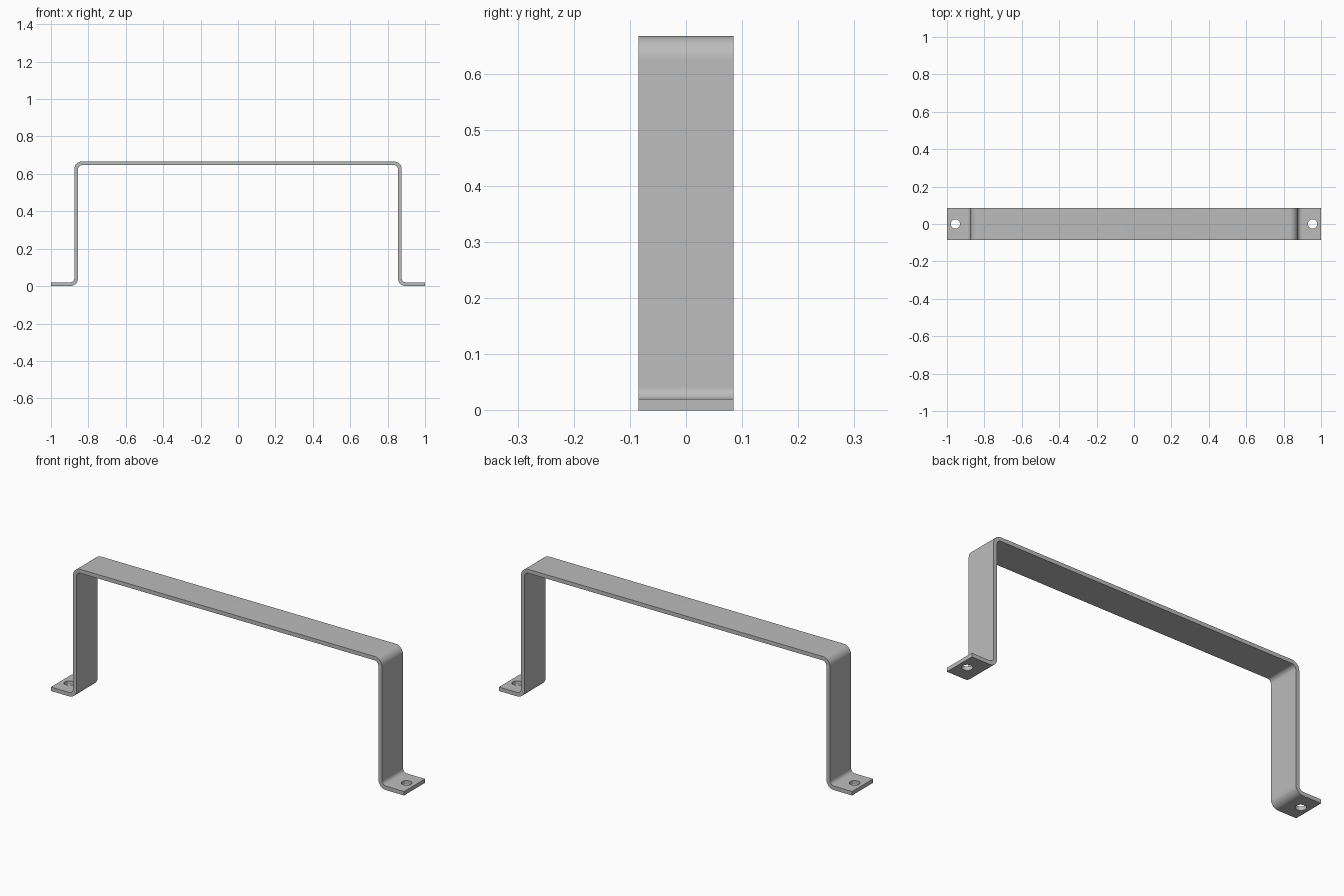
import bpy, bmesh
from math import sin, cos, pi
from mathutils import Vector

if "Cube" in bpy.data.objects:
    bpy.data.objects.remove(bpy.data.objects["Cube"])

HEIGHT, WIDTH, THICK = 0.667, 0.17, 0.02
LEG_X = 0.875          # outer face of each leg
BEND = 0.022           # inner bend radius
HOLE_X, HOLE_R = 0.955, 0.025
STEPS = 12

steel = bpy.data.materials.new("grey_steel")
steel.use_nodes = True
steel.diffuse_color = (0.5, 0.5, 0.5, 1)
steel.node_tree.nodes["Principled BSDF"].inputs["Base Color"].default_value = (0.5, 0.5, 0.5, 1)


def arc(cx, cz, r, start, end):
    angles = [start + (end - start) * i / STEPS for i in range(STEPS + 1)]
    return [(cx + r * cos(a), cz + r * sin(a)) for a in angles]


def half_edge(foot_z, top_z, foot_r, top_r):
    """One side of the strip from the foot tip up to the top bar, on +x."""
    foot_c = (LEG_X + BEND, THICK + BEND)
    top_c = (LEG_X - THICK - BEND, HEIGHT - THICK - BEND)
    return ([(1, foot_z)] + arc(*foot_c, foot_r, 1.5 * pi, pi)
            + arc(*top_c, top_r, 0, pi / 2))


def mirrored(points):
    return points + [(-x, z) for x, z in reversed(points)]


# Bent strip: outer and inner outlines joined, then extruded across the width
outer = mirrored(half_edge(THICK, HEIGHT, BEND, BEND + THICK))
inner = mirrored(half_edge(0, HEIGHT - THICK, BEND + THICK, BEND))
bm = bmesh.new()
rows = [[bm.verts.new((x, -WIDTH / 2, z)) for x, z in line] for line in (outer, inner)]
faces = [bm.faces.new((rows[0][i], rows[0][i + 1], rows[1][i + 1], rows[1][i]))
         for i in range(len(outer) - 1)]
side = bmesh.ops.extrude_face_region(bm, geom=faces, use_keep_orig=True)
bmesh.ops.translate(bm, vec=Vector((0, WIDTH, 0)),
                    verts=[g for g in side["geom"] if isinstance(g, bmesh.types.BMVert)])
bmesh.ops.recalc_face_normals(bm, faces=bm.faces)
mesh = bpy.data.meshes.new("bent_bracket")
bm.to_mesh(mesh)
bm.free()
mesh.materials.append(steel)
bracket = bpy.data.objects.new("bent_bracket", mesh)
bpy.context.collection.objects.link(bracket)

# Screw holes through both feet
for name, sign in (("left", 1), ("right", -1)):
    bpy.ops.mesh.primitive_cylinder_add(vertices=40, radius=HOLE_R, depth=0.2,
                                        location=(sign * HOLE_X, 0, 0))
    cutter = bpy.context.object
    cutter.name = name + "_hole_cutter"
    cutter.data.materials.append(steel)
    cutter.hide_render = True
    cutter.hide_viewport = True
    cut = bracket.modifiers.new(name + "_screw_hole", 'BOOLEAN')
    cut.operation = 'DIFFERENCE'
    cut.solver = 'EXACT'
    cut.object = cutter

# Apply the cuts and shade the bends smooth
bpy.context.view_layer.update()
graph = bpy.context.evaluated_depsgraph_get()
cut_mesh = bpy.data.meshes.new_from_object(bracket.evaluated_get(graph))
bracket.modifiers.clear()
bracket.data = cut_mesh
for obj in [o for o in bpy.data.objects if o.name.endswith("_hole_cutter")]:
    bpy.data.objects.remove(obj)
bpy.ops.object.select_all(action='DESELECT')
bracket.select_set(True)
bpy.context.view_layer.objects.active = bracket
bpy.ops.object.shade_smooth_by_angle(angle=pi / 6)
